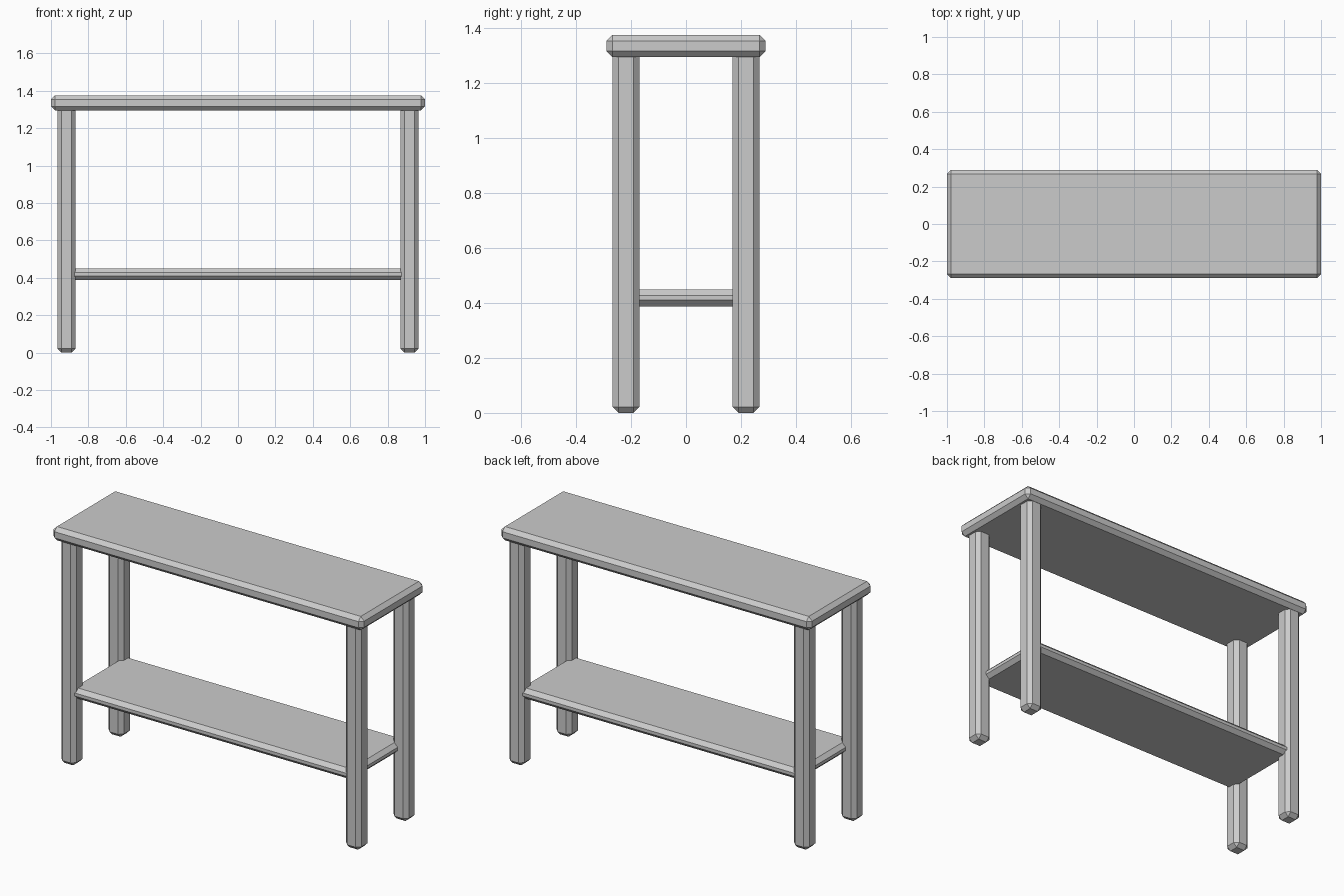
import bpy

if "Cube" in bpy.data.objects:
    bpy.data.objects.remove(bpy.data.objects["Cube"])

CHAMFER = 0.022


def chamfered_box(name, lo, hi):
    """Box between two corners with a flat one-segment chamfer on every edge."""
    centre = [(a + b) / 2 for a, b in zip(lo, hi)]
    bpy.ops.mesh.primitive_cube_add(size=1, location=centre)
    ob = bpy.context.object
    ob.name = name
    ob.scale = [b - a for a, b in zip(lo, hi)]
    bpy.ops.object.transform_apply(location=False, rotation=False, scale=True)
    bevel = ob.modifiers.new("chamfer", 'BEVEL')
    bevel.width = CHAMFER
    bevel.segments = 1
    bevel.limit_method = 'NONE'
    return ob


# Table top and lower shelf
chamfered_box("table_top", (-1, -0.29, 1.295), (1, 0.29, 1.375))
chamfered_box("lower_shelf", (-0.91, -0.252, 0.388), (0.91, 0.252, 0.45))

# Four legs, their upper ends sunk into the top
LEG_X, LEG_Y, HALF = 0.917, 0.218, 0.049
for x_name, sx in (("left", -1), ("right", 1)):
    for y_name, sy in (("front", -1), ("back", 1)):
        x, y = sx * LEG_X, sy * LEG_Y
        chamfered_box(f"{y_name}_{x_name}_leg",
                      (x - HALF, y - HALF, 0),
                      (x + HALF, y + HALF, 1.335))
